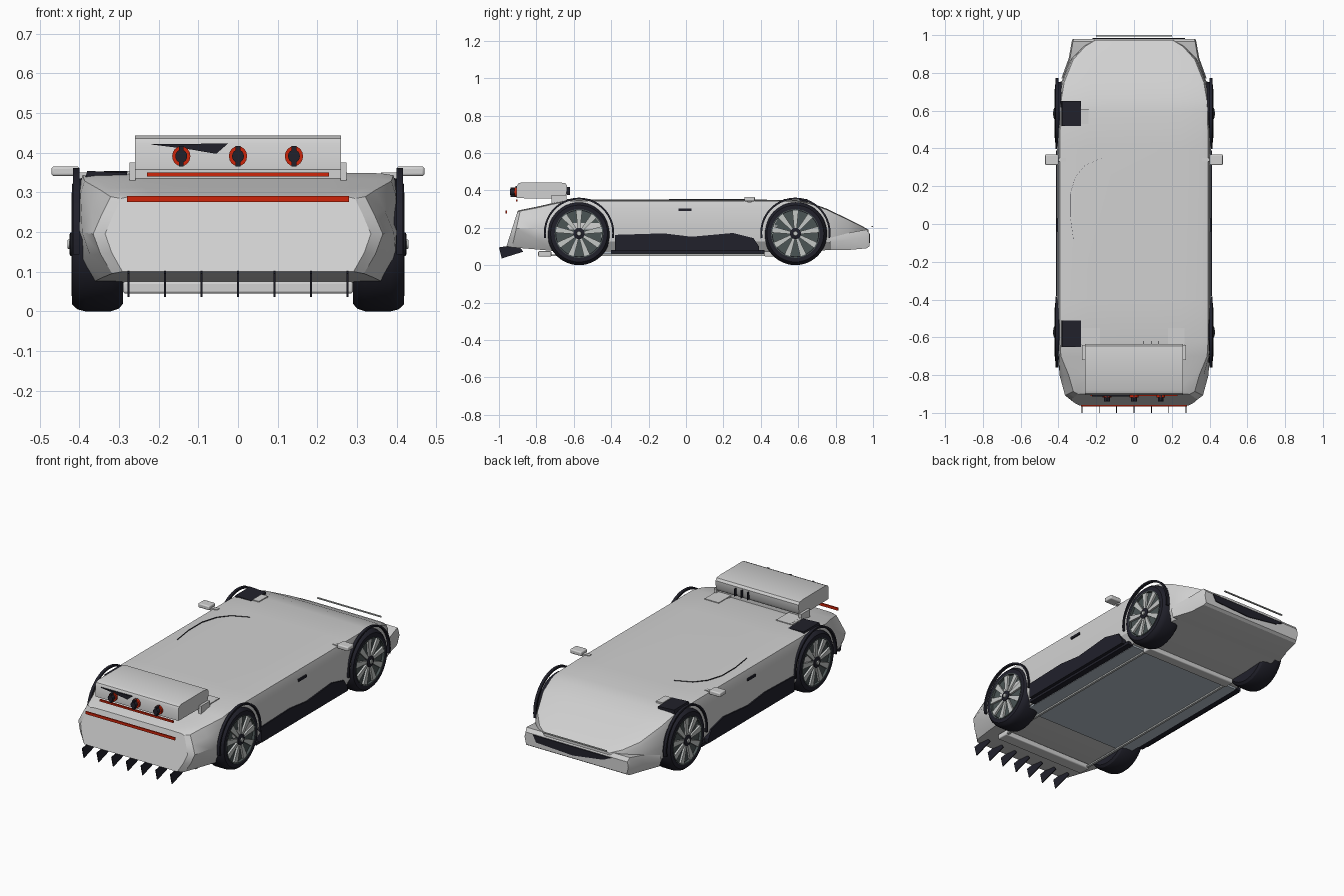
import bpy, bmesh
from math import sin, cos, pi, radians

cube = bpy.data.objects.get("Cube")
if cube:
    bpy.data.objects.remove(cube, do_unlink=True)


def material(name, *rgb):
    m = bpy.data.materials.new(name)
    m.use_nodes = True
    m.diffuse_color = (*rgb, 1)
    m.node_tree.nodes["Principled BSDF"].inputs["Base Color"].default_value = (*rgb, 1)
    return m


PAINT = material("pale grey paint", .64, .64, .64)
BLACK = material("black trim", .015, .015, .024)
RED = material("red lamp", .62, .018, .003)
SILVER = material("silver alloy", .55, .57, .56)
DISC = material("dark brake grey", .07, .09, .09)
FLOOR = material("blue grey floor", .47, .53, .59)


def build(name, verts, faces, mat, smooth=30, bevel=0):
    me = bpy.data.meshes.new(name)
    me.from_pydata(verts, [], faces)
    bm = bmesh.new()
    bm.from_mesh(me)
    bmesh.ops.recalc_face_normals(bm, faces=bm.faces)
    bm.to_mesh(me)
    bm.free()
    me.materials.append(mat)
    ob = bpy.data.objects.new(name, me)
    bpy.context.collection.objects.link(ob)
    if bevel:
        mod = ob.modifiers.new("rounded", "BEVEL")
        mod.width, mod.segments = bevel, 3
    if smooth:
        bpy.ops.object.select_all(action="DESELECT")
        ob.select_set(True)
        bpy.context.view_layer.objects.active = ob
        bpy.ops.object.shade_smooth_by_angle(angle=radians(smooth))
    return ob


def skin(rings):
    """Join equal closed rings into a capped solid."""
    n = len(rings[0])
    faces = [(r * n + i, r * n + (i + 1) % n, (r + 1) * n + (i + 1) % n, (r + 1) * n + i)
             for r in range(len(rings) - 1) for i in range(n)]
    last = (len(rings) - 1) * n
    faces += [tuple(range(n)), tuple(range(last, last + n))]
    return [p for ring in rings for p in ring], faces


def prism(name, outline, axis, a, b, mat, smooth=30, bevel=0):
    """Extrude an outline along x or y."""
    def put(d, p):
        return (d, p[0], p[1]) if axis == "x" else (p[0], d, p[1])
    return build(name, *skin([[put(d, p) for p in outline] for d in (a, b)]), mat, smooth, bevel)


def box(name, x, y, z, mat, bevel=0):
    return prism(name, [(y[0], z[0]), (y[1], z[0]), (y[1], z[1]), (y[0], z[1])],
                 "x", x[0], x[1], mat, 30 if bevel else 0, bevel)


def lathe(name, profile, centre, mat, steps=40, side=1):
    """Turn (x, radius) points about an axis along x."""
    cx, cy, cz = centre
    rings = [[(cx + side * x, cy + r * cos(2 * pi * i / steps), cz + r * sin(2 * pi * i / steps))
              for i in range(steps)] for x, r in profile]
    return build(name, *skin(rings), mat)


def loft(name, groups, mat):
    """Each group is a half section and its stations: y, half width, top, bottom, lean."""
    rings = []
    for section, stations in groups:
        for y, w, top, low, lean in stations:
            half = [(w * u, y - lean * (1 - v), low + v * (top - low)) for u, v in section]
            rings.append(half + [(-x, yy, z) for x, yy, z in reversed(half)])
    return build(name, *skin(rings), mat, 28)


# Body shell, with an angular tail section and a squarer main section
tail = [(.3, 1), (.6, 1), (.82, .995), (.88, .97), (.94, .75), (1, .5), (.95, .25), (.87, 0), (.3, 0)]
main = [(.3, 1), (.6, .999), (.88, .992), (.96, .975), (.985, .85), (1, .5), (.99, .2), (.9, 0), (.3, 0)]
loft("body_shell", [
    (tail, [(-.9, .335, .29, .1, .06), (-.885, .365, .295, .095, .045), (-.8, .393, .312, .085, .01)]),
    (main, [(-.7, .403, .335, .075, 0), (-.62, .408, .35, .07, 0), (-.4, .408, .35, .07, 0),
            (.4, .408, .35, .07, 0), (.59, .406, .348, .07, 0), (.66, .401, .335, .075, 0),
            (.75, .385, .303, .08, 0), (.87, .335, .245, .085, 0), (.94, .27, .21, .09, 0),
            (.975, .21, .19, .1, 0)])], PAINT)

# Nose
nose = [(.4, 1), (.98, 1), (1, .6), (.97, 0), (.4, 0)]
loft("front_bumper", [(nose, [(.77, .385, .145, .08, 0), (.88, .345, .175, .082, 0),
                              (.965, .33, .19, .09, 0), (.98, .325, .17, .1, 0)])], PAINT)
prism("front_grille", [(.27, .168), (-.22, .168), (-.17, .145), (.02, .118), (.25, .13)],
      "y", .977, .985, BLACK, 0)
box("front_bar", (-.2, .2), (.992, 1), (.203, .209), SILVER)

# Wheels and arch trims
R = .169
tyre = [(.29, .11), (.29, .15), (.3, .162), (.32, R), (.385, R), (.405, .164), (.418, .152), (.418, .13), (.405, .125)]
for end, y in (("rear", -.572), ("front", .585)):
    for s, lr in ((1, "left"), (-1, "right")):
        tag = f"{end}_{lr}_"
        lathe(tag + "tyre", tyre, (0, y, R), BLACK, 48, s)
        lathe(tag + "brake_disc", [(.398, .122), (.407, .122)], (0, y, R), DISC, 40, s)
        lathe(tag + "rim_lip", [(.4, .13), (.42, .13), (.42, .124), (.4, .124)],
              (0, y, R), DISC, 48, s)
        lathe(tag + "hub", [(.4, .03), (.422, .03), (.425, .024)], (0, y, R), BLACK, 20, s)
        lathe(tag + "hub_cap", [(.42, .014), (.43, .011)], (0, y, R), SILVER, 16, s)
        # Spokes
        verts, faces = [], []
        for k in range(9):
            a = 2 * pi * k / 9 + pi / 2
            v, f = skin([[(s * x, y + r * cos(a) - t * sin(a), R + r * sin(a) + t * cos(a))
                          for r, t in ((.025, -.007), (.126, -.017), (.126, .017), (.025, .007))]
                         for x in (.404, .418)])
            faces += [tuple(i + len(verts) for i in q) for q in f]
            verts += v
        build(tag + "spokes", verts, faces, SILVER, 0)
        # Arch trim
        arc = [pi * (i / 24 * 1.1 - .05) for i in range(25)]
        rings = [[(s * x, y + r * cos(a), .173 + r * sin(a))
                  for x, r in ((.4, .178), (.416, .178), (.416, .188), (.4, .188))] for a in arc]
        build(tag + "arch_trim", *skin(rings), BLACK)

# Side skirts, handles and mirrors
skirt = [(-.38, .075), (-.38, .162), (-.12, .17), (.03, .152), (.25, .172), (.36, .145), (.39, .1), (.39, .075)]
for s, lr in ((1, "left"), (-1, "right")):
    prism(lr + "_side_skirt", skirt, "x", s * .385, s * .413, BLACK, 0)
    box(lr + "_door_handle", sorted((s * .4, s * .41)), (-.04, .03), (.289, .302), BLACK)
    box(lr + "_mirror", sorted((s * .4, s * .47)), (.312, .368), (.341, .365), PAINT, .006)
    box(lr + "_mirror_stalk", sorted((s * .36, s * .41)), (.33, .35), (.335, .35), PAINT)

# Roof details: exposed wheel wells and a thin glass edge on the right
for end, y0, y1 in (("front", .52, .65), ("rear", -.65, -.51)):
    prism(end + "_well_cover", [(-.39, .32), (-.28, .32), (-.28, .349), (-.38, .354)],
          "y", y0, y1, BLACK, 0)
    box(end + "_well_bracket", (-.28, -.24), (y0 + .01, y1 - .04), (.33, .353), PAINT)
edge = [(-.32, -.09), (-.338, .04), (-.338, .16), (-.31, .25), (-.26, .31), (-.17, .35)]
build("glass_edge", *skin([[(x, y, .345), (x + .001, y, .345), (x + .001, y, .353), (x, y, .353)]
                           for x, y in edge]), BLACK, 0)

# Rear cowl with its low mounts
cowl = [(-.905, .358), (-.905, .422), (-.898, .435), (-.88, .443), (-.68, .443),
        (-.645, .438), (-.636, .425), (-.638, .385), (-.65, .366), (-.67, .356)]
prism("rear_cowl", cowl, "x", -.26, .26, PAINT)
box("cowl_base", (-.262, .262), (-.7, -.66), (.325, .36), PAINT)
for s, lr in ((1, "left"), (-1, "right")):
    box(lr + "_cowl_mount", sorted((s * .18, s * .268)), (-.66, -.55), (.335, .354), PAINT)
    box(lr + "_cowl_flange", sorted((s * .258, s * .274)), (-.72, -.64), (.325, .375), PAINT)
for i in range(3):
    box(f"cowl_fin_{i + 1}", (.05 + i * .04, .053 + i * .04), (-.64, -.62), (.375, .418), BLACK)
prism("cowl_blade", [(-.222, .421), (-.025, .423), (-.055, .397), (-.12, .408)],
      "y", -.912, -.904, BLACK, 0)

# Tail lamps
for i, x in enumerate((-.143, 0, .141)):
    for part, r, y, mat in (("ring", .023, -.918, RED), ("core", .015, -.94, BLACK)):
        prism(f"lamp_{part}_{i + 1}", [(x + r * cos(k * pi / 8), .391 + 1.1 * r * sin(k * pi / 8))
                                       for k in range(16)], "y", y, -.9, mat)
    box(f"lamp_post_{i + 1}", (x - .006, x + .006), (-.938, -.9), (.365, .416), BLACK)
box("upper_light_bar", (-.23, .23), (-.91, -.9), (.34, .35), RED)
box("lower_light_bar", (-.28, .28), (-.965, -.958), (.276, .291), RED)

# Rear diffuser fins
fin = [(-1, .095), (-.985, .036), (-.87, .072), (-.9, .11)]
for i in range(7):
    x = -.276 + i * .092
    prism(f"diffuser_fin_{i + 1}", fin, "x", x - .0025, x + .0025, BLACK, 0)

# Underbody
box("floor_panel", (-.36, .36), (-.48, .42), (.06, .074), FLOOR)
for end, y0, y1 in (("rear", -.79, -.72), ("front", .42, .48)):
    box(end + "_floor_panel", (-.29, .29), (y0, y1), (.045, .075), PAINT, .006)
for s, lr in ((1, "left"), (-1, "right")):
    box(lr + "_floor_rail", sorted((s * .272, s * .285)), (-.78, .48), (.05, .058), SILVER)
    box(lr + "_sill", sorted((s * .36, s * .395)), (-.4, .42), (.062, .08), BLACK)
